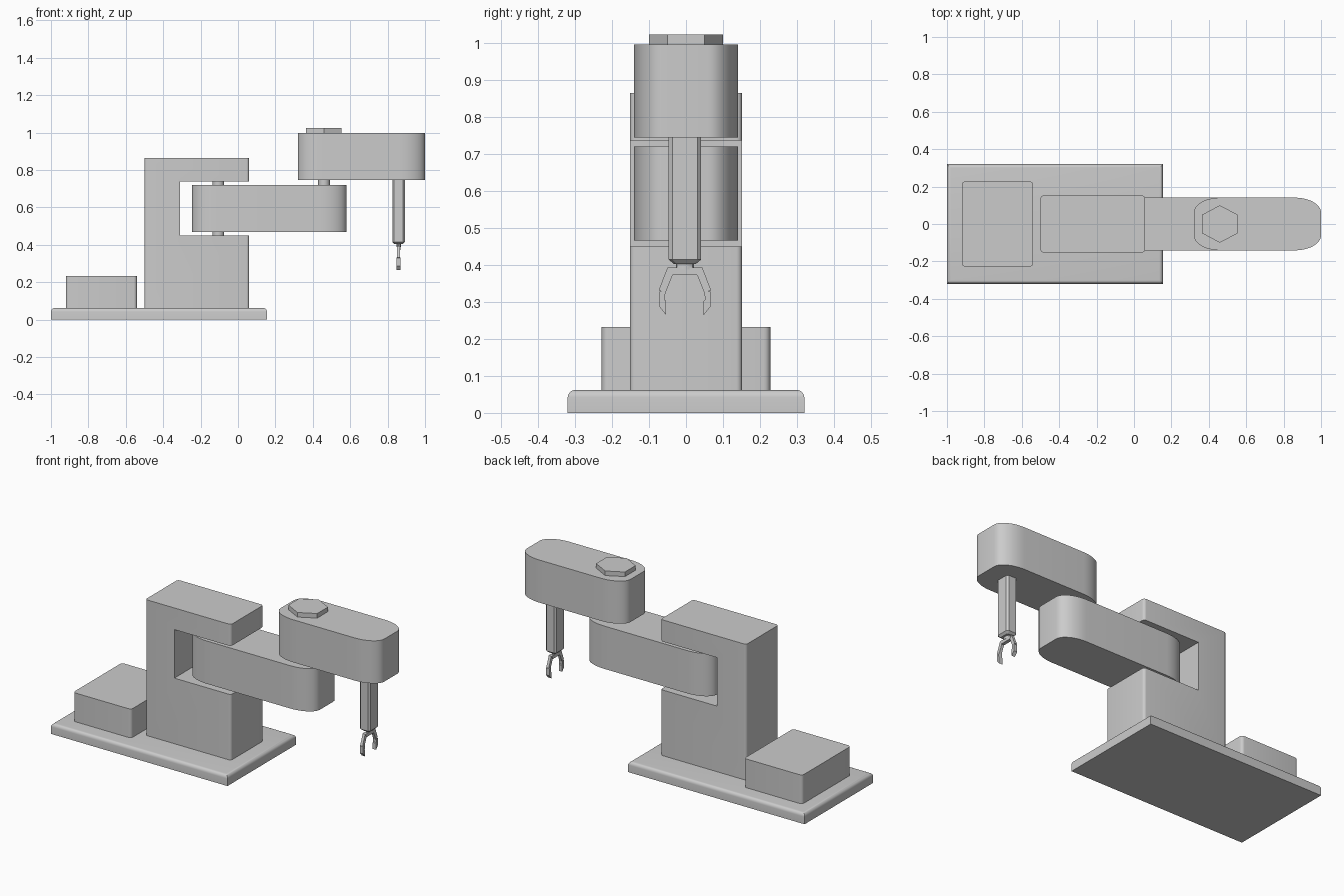
import bpy, bmesh, math
from mathutils import Vector

if "Cube" in bpy.data.objects:
    bpy.data.objects.remove(bpy.data.objects["Cube"])

grey = bpy.data.materials.new("light_grey")
grey.diffuse_color = (0.6, 0.6, 0.6, 1)
grey.use_nodes = True
grey.node_tree.nodes["Principled BSDF"].inputs["Base Color"].default_value = grey.diffuse_color


def finish(name, bm, smooth=True):
    bmesh.ops.recalc_face_normals(bm, faces=bm.faces)
    me = bpy.data.meshes.new(name)
    bm.to_mesh(me)
    bm.free()
    ob = bpy.data.objects.new(name, me)
    bpy.context.collection.objects.link(ob)
    me.materials.append(grey)
    if smooth:
        bpy.ops.object.select_all(action='DESELECT')
        ob.select_set(True)
        bpy.context.view_layer.objects.active = ob
        bpy.ops.object.shade_smooth_by_angle(angle=math.radians(30))
    return ob


def prism_bm(outline, axis, lo, hi):
    """Extrude a 2D outline along 'x' (y,z), 'y' (x,z) or 'z' (x,y)."""
    place = {'x': lambda a, b, t: (t, a, b),
             'y': lambda a, b, t: (a, t, b),
             'z': lambda a, b, t: (a, b, t)}[axis]
    bm = bmesh.new()
    face = bm.faces.new([bm.verts.new(place(a, b, lo)) for a, b in outline])
    ext = bmesh.ops.extrude_face_region(bm, geom=[face])
    shift = Vector(place(0, 0, hi - lo))
    bmesh.ops.translate(bm, vec=shift,
                        verts=[v for v in ext['geom'] if isinstance(v, bmesh.types.BMVert)])
    return bm


def bevel(bm, rule, width, segments=5):
    edges = [e for e in bm.edges if rule(e)]
    bmesh.ops.bevel(bm, geom=edges, offset=width, segments=segments,
                    profile=0.5, affect='EDGES', clamp_overlap=True)


def vertical(e):
    a, b = e.verts
    return abs(a.co.z - b.co.z) > 0.01 and (a.co.xy - b.co.xy).length < 1e-5


def rect(x0, x1, y):
    return [(x0, -y), (x1, -y), (x1, y), (x0, y)]


def polygon(cx, cy, rx, ry, n, start=0.0):
    return [(cx + rx * math.cos(start + i * math.tau / n),
             cy + ry * math.sin(start + i * math.tau / n)) for i in range(n)]


# Base plate with rounded upper rim
bm = prism_bm(rect(-1.0, 0.155, 0.32), 'z', 0, 0.062)
bevel(bm, lambda e: all(v.co.z > 0.05 for v in e.verts), 0.02)
finish("base_plate", bm)

# Control box behind the column
bm = prism_bm(rect(-0.92, -0.54, 0.228), 'z', 0.06, 0.232)
bevel(bm, vertical, 0.018)
finish("control_box", bm)

# C-shaped column
column = [(-0.5, 0.06), (0.06, 0.06), (0.06, 0.45), (-0.31, 0.45),
          (-0.31, 0.737), (0.06, 0.737), (0.06, 0.865), (-0.5, 0.865)]
bm = prism_bm(column, 'y', -0.152, 0.152)
bevel(bm, lambda e: vertical(e) and abs(e.verts[0].co.x + 0.31) > 0.01, 0.016)
finish("column", bm)


# Arm links with elliptical end corners
def arm(name, x0, x1, z0, z1, half=0.141, rx=0.14, ry=0.08, n=10):
    pts = []
    for sx, sy, a0 in ((1, 1, 0), (-1, 1, 90), (-1, -1, 180), (1, -1, 270)):
        cx = x1 - rx if sx > 0 else x0 + rx
        cy = sy * (half - ry)
        for i in range(n + 1):
            a = math.radians(a0 + 90 * i / n)
            pts.append((cx + rx * math.cos(a), cy + ry * math.sin(a)))
    finish(name, prism_bm(pts, 'z', z0, z1))


arm("lower_arm", -0.245, 0.58, 0.467, 0.72)
arm("upper_arm", 0.32, 1.0, 0.745, 0.997)

# Joint pins and hexagonal cap
for name, x, z0, z1 in (("shoulder_pin_bottom", -0.105, 0.445, 0.47),
                        ("shoulder_pin_top", -0.105, 0.717, 0.74),
                        ("elbow_pin", 0.46, 0.715, 0.75)):
    finish(name, prism_bm(polygon(x, 0, 0.031, 0.031, 24), 'z', z0, z1))
finish("elbow_cap", prism_bm(polygon(0.459, 0, 0.109, 0.1, 6, math.pi / 2), 'z', 0.99, 1.024), False)

# Tool shaft with chamfered corners and tapered foot
TX, TY = 0.859, -0.003
bm = prism_bm([(TX + x, TY + y) for x, y in rect(-0.034, 0.034, 0.044)], 'z', 0.415, 0.75)
bevel(bm, vertical, 0.01, 1)
foot = min(bm.faces, key=lambda f: f.calc_center_median().z)
down = bmesh.ops.extrude_face_region(bm, geom=[foot])['geom']
bmesh.ops.delete(bm, geom=[foot], context='FACES_ONLY')
for v in down:
    if isinstance(v, bmesh.types.BMVert):
        v.co = (TX + (v.co.x - TX) * 0.65, TY + (v.co.y - TY) * 0.68, 0.403)
finish("tool_shaft", bm, False)
finish("tool_neck", prism_bm(polygon(TX, TY, 0.012, 0.024, 12), 'z', 0.388, 0.406))

# Gripper: palm, slanted links and pointed fingers
palm = [(-0.047, 0.393), (0.047, 0.393), (0.033, 0.373), (-0.033, 0.373)]
link = [(0.047, 0.393), (0.071, 0.332), (0.053, 0.324), (0.033, 0.373)]
finger = [(0.069, 0.328), (0.069, 0.287), (0.051, 0.265), (0.051, 0.303),
          (0.055, 0.306), (0.052, 0.331)]


def gripper_part(name, pts, half, side=1):
    finish(name, prism_bm([(TY + side * y, z) for y, z in pts], 'x', TX - half, TX + half), False)


gripper_part("gripper_palm", palm, 0.010)
for label, s in (("left", -1), ("right", 1)):
    gripper_part("gripper_link_" + label, link, 0.008, s)
    gripper_part("gripper_finger_" + label, finger, 0.011, s)
